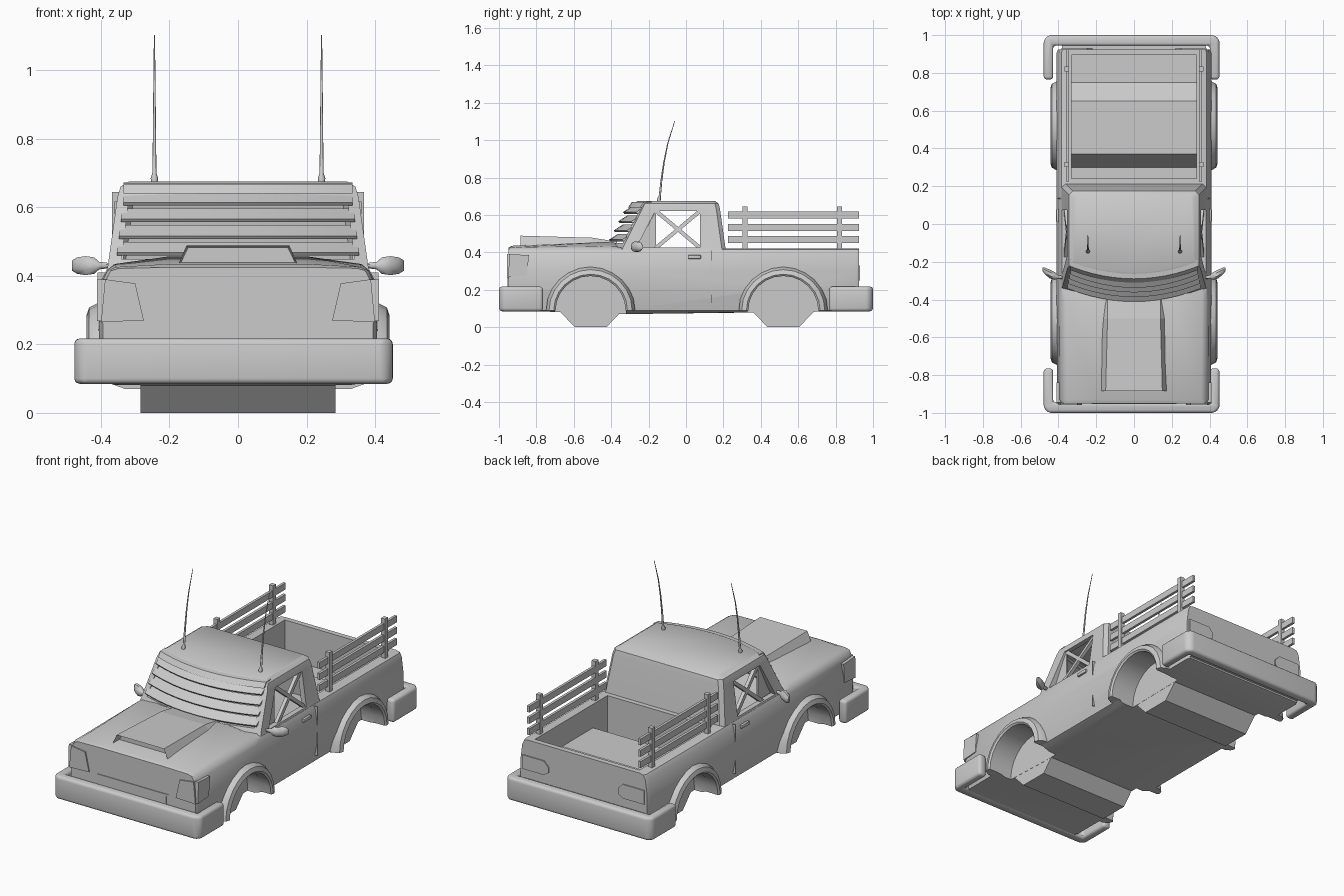
import bpy, bmesh
from math import sin, cos, pi, radians
from mathutils import Vector

if "Cube" in bpy.data.objects:
    bpy.data.objects.remove(bpy.data.objects["Cube"])


def make(name, bm):
    bmesh.ops.recalc_face_normals(bm, faces=bm.faces[:])
    me = bpy.data.meshes.new(name)
    bm.to_mesh(me)
    bm.free()
    ob = bpy.data.objects.new(name, me)
    bpy.context.collection.objects.link(ob)
    return ob


def loft(name, rings):
    bm = bmesh.new()
    rs = [[bm.verts.new(p) for p in r] for r in rings]
    n = len(rs[0])
    for a, b in zip(rs, rs[1:]):
        for i in range(n):
            j = (i + 1) % n
            bm.faces.new((a[i], a[j], b[j], b[i]))
    bm.faces.new(rs[0])
    bm.faces.new(rs[-1])
    return make(name, bm)


def prism(name, pts, axis, a, b):
    put = {'x': lambda p, t: (t, p[0], p[1]),
           'y': lambda p, t: (p[0], t, p[1]),
           'z': lambda p, t: (p[0], p[1], t)}[axis]
    return loft(name, [[put(p, t) for p in pts] for t in (a, b)])


def box(name, x0, x1, y0, y1, z0, z1):
    return prism(name, [(x0, y0), (x1, y0), (x1, y1), (x0, y1)], 'z', z0, z1)


def bake(ob):
    dg = bpy.context.evaluated_depsgraph_get()
    me = bpy.data.meshes.new_from_object(ob.evaluated_get(dg))
    ob.modifiers.clear()
    ob.data = me


def cut(ob, cutters):
    for c in cutters:
        m = ob.modifiers.new("cut", 'BOOLEAN')
        m.operation, m.solver, m.object = 'DIFFERENCE', 'EXACT', c
    bake(ob)
    for c in cutters:
        bpy.data.objects.remove(c)


def smooth(ob, angle=32):
    bpy.ops.object.select_all(action='DESELECT')
    ob.select_set(True)
    bpy.context.view_layer.objects.active = ob
    bpy.ops.object.shade_smooth_by_angle(angle=radians(angle))


def bevel(ob, w, seg=2):
    m = ob.modifiers.new("bevel", 'BEVEL')
    m.width, m.segments, m.limit_method = w, seg, 'ANGLE'
    bake(ob)
    smooth(ob)


AXLES = (-0.51, 0.52)


# Lower body: cross-sections along y
def section(y, s, top, lo=0.07):
    half = [(.33, lo), (.385, .09), (.408, .2), (.41, .3), (.398, .39),
            (.385, .415), (.36, .42 + (top - .42) * .4), (.2, top)]
    pts = half + [(-x, z) for x, z in reversed(half)]
    return [(x * s, y, z) for x, z in pts]


body = loft("body", [section(-.95, .965, .425, .09), section(-.93, .99, .435, .09),
                     section(-.40, 1, .457), section(-.31, 1, .42),
                     section(.905, 1, .42, .085), section(.925, .98, .42, .09)])
cutters = [prism("bed_cutter", [(.24, .8), (.24, .12), (.30, .12), (.37, .285), (.65, .285),
                                (.75, .2), (.895, .2), (.895, .8)], 'x', -.33, .33)]
for yc in AXLES:
    arc = [(yc + .19 * cos(a), .09 + .185 * sin(a)) for a in [pi * i / 12 for i in range(13)]]
    arc = [(yc + .19, -.1)] + arc + [(yc - .19, -.1)]
    cutters += [prism("well_cutter", arc, 'x', s * .285, s * .6) for s in (-1, 1)]
cut(body, cutters)
smooth(body)

# Axle housings and wheel arch flares
for yc, end in zip(AXLES, ("front", "rear")):
    prism(end + "_axle_housing", [(yc - .085, 0), (yc + .085, 0), (yc + .175, .095),
                                  (yc + .13, .2), (yc - .13, .2), (yc - .175, .095)],
          'x', -.284, .284)
    for s in (-1, 1):
        rings = []
        for i in range(13):
            a = pi * i / 12
            rings.append([(s * x, yc + r * cos(a), .09 + r * .98 * sin(a)) for x, r in
                          ((.37, .187), (.435, .187), (.443, .197), (.435, .222), (.405, .238), (.37, .238))])
        smooth(loft(end + "_fender_flare", rings))


# Cab: horizontal sections with bowed windscreen
def cab_ring(hw, front, bow, rear, z, d=0.0):
    hw, front, rear = hw - d, front + d, rear - d
    pts = [(hw * i / 5, front - bow * (1 - (i / 5) ** 2), z) for i in range(-5, 6)]
    return pts + [(hw, rear - .02, z), (hw - .02, rear, z), (-hw + .02, rear, z), (-hw, rear - .02, z)]


cab = loft("cab", [cab_ring(.388, -.345, .075, .215, .40), cab_ring(.38, -.335, .075, .21, .43),
                   cab_ring(.352, -.235, .07, .182, .63), cab_ring(.343, -.22, .065, .175, .66),
                   cab_ring(.32, -.195, .06, .155, .675)])
inner = loft("cab_cutter", [cab_ring(.388, -.345, .075, .215, .385, .03),
                            cab_ring(.38, -.335, .075, .21, .43, .03),
                            cab_ring(.352, -.235, .07, .182, .645, .03)])
screen = prism("screen_cutter", [(-.34, .45), (.34, .45), (.318, .63), (-.318, .63)], 'y', -.6, -.1)
window = prism("window_cutter", [(-.265, .425), (-.165, .62), (.075, .62), (.075, .425)], 'x', -.6, .6)
cut(cab, [inner, screen, window])
smooth(cab)

# Windscreen louvre slats
for k in range(4):
    z = .468 + .049 * k
    f = (z - .43) / .2
    hw, y = .358 - .025 * f, -.335 + .1 * f
    rings = []
    for i in range(-6, 7):
        u = i / 6
        yb = y - .07 * (1 - u * u)
        rings.append([(hw * u, yb - .025, z), (hw * u, yb - .018, z - .009),
                      (hw * u, yb + .03, z + .022), (hw * u, yb + .023, z + .031)])
    smooth(loft("windscreen_slat", rings))

# Roof visor
rings = []
for i in range(-6, 7):
    u = i / 6
    yb = -.215 - .065 * (1 - u * u)
    rings.append([(.335 * u, yb - .03, .64), (.335 * u, yb + .03, .64),
                  (.335 * u, yb + .03, .672), (.335 * u, yb - .01, .668)])
smooth(loft("roof_visor", rings))

# Window crosses, quarter panels, handles, seams and mirrors
for s in (-1, 1):
    for y0, y1 in ((-.165, .08), (.08, -.165)):
        bar = []
        for y, z in ((y0, .42), (y1, .625)):
            x = .372 - (z - .42) * .13
            bar.append([(s * (x + dx), y + dy, z) for dx, dy in
                        ((-.02, -.016), (0, -.016), (0, .016), (-.02, .016))])
        loft("window_cross_bar", bar)
    prism("quarter_panel", [(-.27, .42), (-.16, .42), (-.16, .625)], 'x', s * .335, s * .345)
    bevel(box("door_handle", s * .395, s * .412, .01, .08, .365, .385), .004)
    prism("door_seam", [(.133, .13), (.137, .13), (.137, .41), (.133, .41)], 'x', s * .38, s * .4105)
    rings = []
    for x, y, w, h in ((.375, -.285, .008, .008), (.405, -.28, .012, .012), (.42, -.275, .022, .026),
                       (.445, -.265, .025, .03), (.47, -.25, .02, .026), (.485, -.24, .01, .016)):
        rings.append([(s * x, y + w * cos(a), .43 + h * sin(a)) for a in
                      [pi * (i + .5) / 4 for i in range(8)]])
    smooth(loft("side_mirror", rings), 45)

# Bonnet scoop with recessed mouth
bm = bmesh.new()
secs = [(-.885, .178, .15, .425, .489), (-.5, .172, .14, .44, .478), (-.37, .16, .14, .44, .457)]
rs = [[bm.verts.new(p) for p in ((-w, y, b), (w, y, b), (t, y, h), (-t, y, h))] for y, w, t, b, h in secs]
for a, b in zip(rs, rs[1:]):
    for i in range(4):
        bm.faces.new((a[i], a[(i + 1) % 4], b[(i + 1) % 4], b[i]))
mouth = bm.faces.new(rs[0])
bm.faces.new(rs[-1])
bmesh.ops.recalc_face_normals(bm, faces=bm.faces[:])
bmesh.ops.inset_region(bm, faces=[mouth], thickness=.008)
bmesh.ops.translate(bm, verts=mouth.verts[:], vec=(0, .05, 0))
make("bonnet_scoop", bm)

# Wrap-around bumpers
for s, end in ((-1, "front"), (1, "rear")):
    c, w = -.013, .465
    half = [(w - .025, 1.0), (w, .975), (w, .765), (w - .05, .765), (w - .05, .945)]
    pts = [(c + x, s * y) for x, y in half] + [(c - x, s * y) for x, y in reversed(half)]
    bevel(prism(end + "_bumper", pts, 'z', .085, .217), .016, 3)
    box(end + "_bumper_mount", -.38, .38, min(s * .9, s * .96), max(s * .9, s * .96), .10, .2)

# Headlights, grille and tail lights
for s in (-1, 1):
    prism("headlight", [(s * .275, .27), (s * .40, .265), (s * .388, .39), (s * .30, .378)], 'y', -.957, -.93)
    prism("headlight_side", [(-.95, .268), (-.85, .275), (-.84, .385), (-.945, .39)], 'x', s * .38, s * .411)
    prism("tail_light", [(s * .22, .30), (s * .25, .33), (s * .385, .33), (s * .385, .25),
                         (s * .25, .25), (s * .22, .27)], 'y', .91, .931)
prism("grille_panel", [(-.215, .2), (.215, .2), (.21, .262), (.225, .272), (-.225, .272), (-.21, .262)],
      'y', -.954, -.93)

# Bed side rails
for s in (-1, 1):
    for z in (.45, .515, .58):
        box("rail_slat", s * .345, s * .36, .225, .925, z, z + .037)
    for y in (.315, .82):
        box("rail_post", s * .343, s * .368, y - .013, y + .013, .41, .645)

# Antennas
for s in (-1, 1):
    path = [(-.145, .66, .007), (-.145, .685, .011), (-.14, .70, .006), (-.132, .78, .005),
            (-.118, .88, .004), (-.098, .98, .003), (-.06, 1.103, .0015)]
    smooth(loft("antenna", [[(s * .244 + r * cos(i * pi / 4), y + r * sin(i * pi / 4), z)
                             for i in range(8)] for y, z, r in path]), 60)
